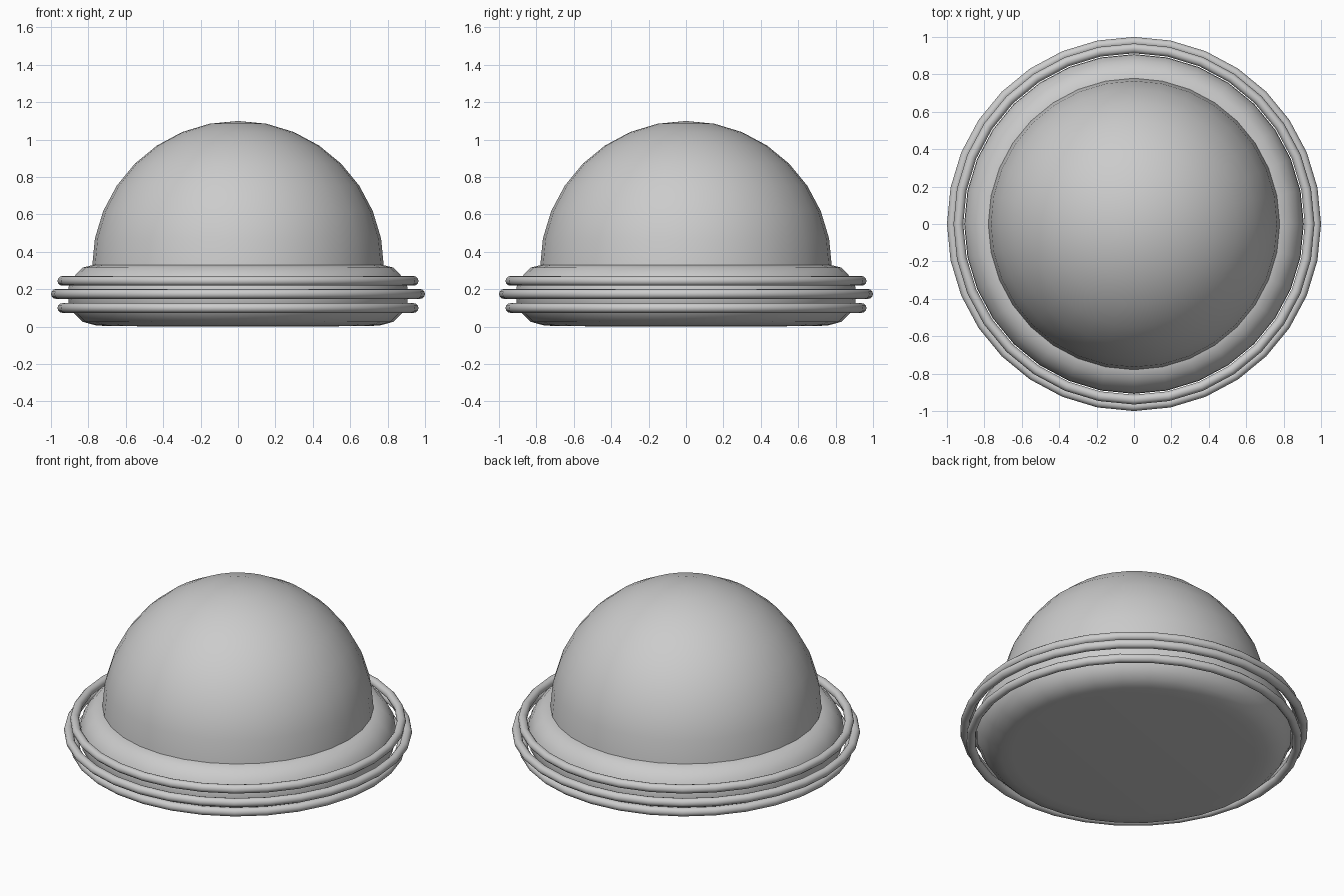
import bpy, bmesh, math

if "Cube" in bpy.data.objects:
    bpy.data.objects.remove(bpy.data.objects["Cube"])

SEG = 32

def lathe(name, profile):
    """Revolve (radius, z) points around the z axis; radius 0 makes a pole."""
    bm = bmesh.new()
    rows = []
    for r, z in profile:
        if r == 0:
            rows.append([bm.verts.new((0, 0, z))] * SEG)
        else:
            rows.append([bm.verts.new((r * math.cos(2 * math.pi * i / SEG),
                                       r * math.sin(2 * math.pi * i / SEG), z))
                         for i in range(SEG)])
    for a, b in zip(rows, rows[1:]):
        for i in range(SEG):
            j = (i + 1) % SEG
            bm.faces.new(list(dict.fromkeys((a[i], a[j], b[j], b[i]))))
    bmesh.ops.recalc_face_normals(bm, faces=bm.faces)
    me = bpy.data.meshes.new(name)
    bm.to_mesh(me)
    bm.free()
    me.shade_smooth()
    ob = bpy.data.objects.new(name, me)
    bpy.context.collection.objects.link(ob)
    return ob

# Rounded base disc
lathe("base", [(0, 0), (0.70, 0.003), (0.765, 0.008), (0.83, 0.026), (0.875, 0.07),
               (0.905, 0.125), (0.908, 0.17), (0.905, 0.215), (0.875, 0.27),
               (0.83, 0.316), (0.775, 0.33), (0.70, 0.332), (0, 0.332)])

# Hemispherical dome
R = 0.78
lathe("dome", [(R * math.cos(k * math.pi / 16) if k < 8 else 0,
                0.32 + R * math.sin(k * math.pi / 16)) for k in range(9)])

# Three floating rings around the base
for name, outer, z in (("lower_ring", 0.965, 0.10),
                       ("middle_ring", 1.0, 0.175),
                       ("upper_ring", 0.965, 0.245)):
    bpy.ops.mesh.primitive_torus_add(major_segments=SEG, minor_segments=12,
                                     major_radius=outer - 0.026, minor_radius=0.026,
                                     location=(0, 0, z))
    bpy.context.object.name = name
    bpy.ops.object.shade_smooth()
